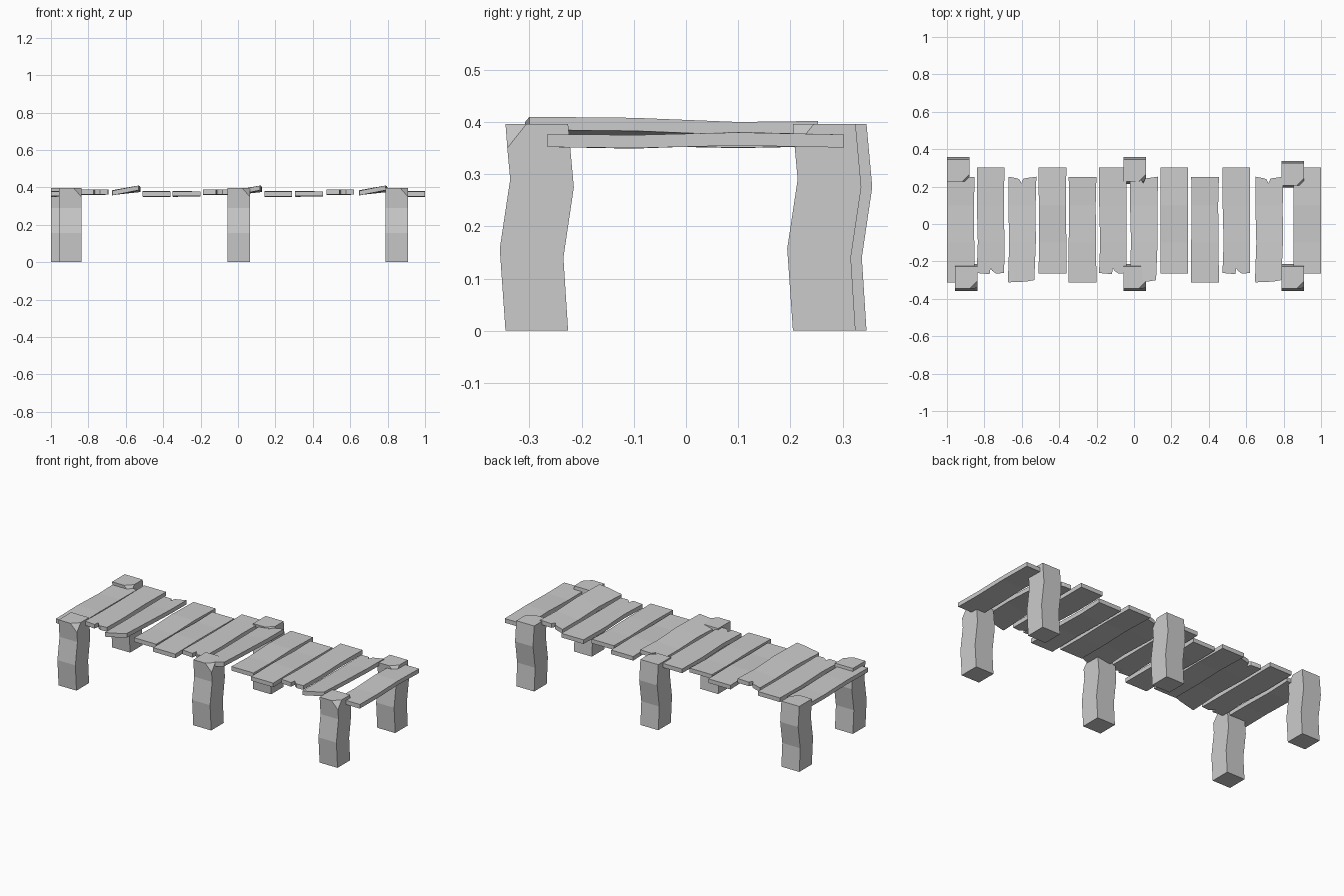
import bpy, bmesh

if "Cube" in bpy.data.objects:
    bpy.data.objects.remove(bpy.data.objects["Cube"])


def make_object(name, verts, faces):
    mesh = bpy.data.meshes.new(name)
    mesh.from_pydata(verts, [], faces)
    bm = bmesh.new()
    bm.from_mesh(mesh)
    bmesh.ops.recalc_face_normals(bm, faces=bm.faces)
    bm.to_mesh(mesh)
    bm.free()
    obj = bpy.data.objects.new(name, mesh)
    bpy.context.collection.objects.link(obj)
    return obj


# Plank: rows are (y, left x, right x, left top z, right top z), front to back;
# chips are (x, y) points that break up the front or back end
def plank(name, xc, rows, front_chip=(), back_chip=(), thick=0.025):
    def on_end(row, chip):
        y, xl, xr, zl, zr = row
        return [(xc + x, cy, zl + (zr - zl) * (x - xl) / (xr - xl)) for x, cy in chip]

    left = [(xc + r[1], r[0], r[3]) for r in rows]
    right = [(xc + r[2], r[0], r[4]) for r in rows]
    front = on_end(rows[0], front_chip)
    back = on_end(rows[-1], back_chip)
    top = left[::-1] + front + right + back
    n, m, f = len(top), len(rows), len(front)
    L = lambda i: m - 1 - i
    R = lambda i: m + f + i
    faces = []
    for i in range(m - 1):
        face = [L(i)]
        if i == 0:
            face += range(m, m + f)
        face += [R(i), R(i + 1)]
        if i == m - 2:
            face += range(2 * m + f, n)
        faces.append(face + [L(i + 1)])
    faces += [[v + n for v in reversed(q)] for q in faces]
    faces += [[i, (i + 1) % n, (i + 1) % n + n, i + n] for i in range(n)]
    return make_object(name, top + [(x, y, z - thick) for x, y, z in top], faces)


# Four plank shapes that repeat along the walkway
STYLES = [
    dict(rows=[(-.312, -.074, .074, .378, .378), (-.1, -.074, .072, .381, .379),
               (.1, -.073, .070, .375, .376), (.252, -.074, .074, .378, .378)]),
    dict(rows=[(-.262, -.074, .073, .388, .388), (-.1, -.068, .074, .389, .386),
               (.1, -.073, .072, .385, .389), (.303, -.073, .074, .388, .388)],
         front_chip=[(-.005, -.268), (0, -.235), (.008, -.25), (.03, -.265)]),
    dict(rows=[(-.300, -.075, .066, .382, .41), (-.1, -.068, .074, .386, .408),
               (.1, -.073, .073, .384, .40), (.253, -.073, .077, .385, .402)],
         front_chip=[(-.073, -.312), (.02, -.308)],
         back_chip=[(.02, .245), (.008, .243), (-.003, .218), (-.015, .24), (-.03, .245)]),
    dict(rows=[(-.265, -.074, .074, .377, .377), (-.1, -.072, .074, .374, .375),
               (.1, -.073, .073, .381, .380), (.303, -.074, .074, .376, .376)]),
]
CENTRES = [-.926, -.767, -.599, -.436, -.275, -.113, .052, .215, .380, .547, .722, .926]
for i, xc in enumerate(CENTRES):
    plank(f"plank_{i + 1}", xc, **STYLES[i % 4])


# Post: crooked square column with its front right top corner hewn off
def post(name, x, y):
    h = .06
    levels = [((-.06, 0), (.06, 0)), ((-.071, .157), (.051, .14)),
              ((-.051, .29), (.071, .275)), ((-.06, .396), (.06, .396))]
    verts, faces = [], []
    for (yf, zf), (yb, zb) in levels:
        verts += [(x - h, y + yf, zf), (x + h, y + yf, zf),
                  (x + h, y + yb, zb), (x - h, y + yb, zb)]
    for k in range(3):
        for j in range(4):
            a, b = 4 * k + j, 4 * k + (j + 1) % 4
            faces.append([a, b, b + 4, a + 4])
    # hewn corner replaces vertex 13
    verts[13] = (x + h, y - .0565, .35)
    verts += [(x + .02, y - .06, .396), (x + h, y - .02, .396)]
    faces[8] = [8, 9, 13, 16, 12]
    faces[9] = [9, 10, 14, 17, 13]
    faces += [[0, 3, 2, 1], [12, 16, 17, 14, 15], [13, 17, 16]]
    return make_object(name, verts, faces)


for i, x in enumerate((-.898, .003, .848)):
    post(f"front_post_{i + 1}", x, -.286)
for i, (x, y) in enumerate(((-.94, .286), (.003, .286), (.848, .265))):
    post(f"back_post_{i + 1}", x, y)
